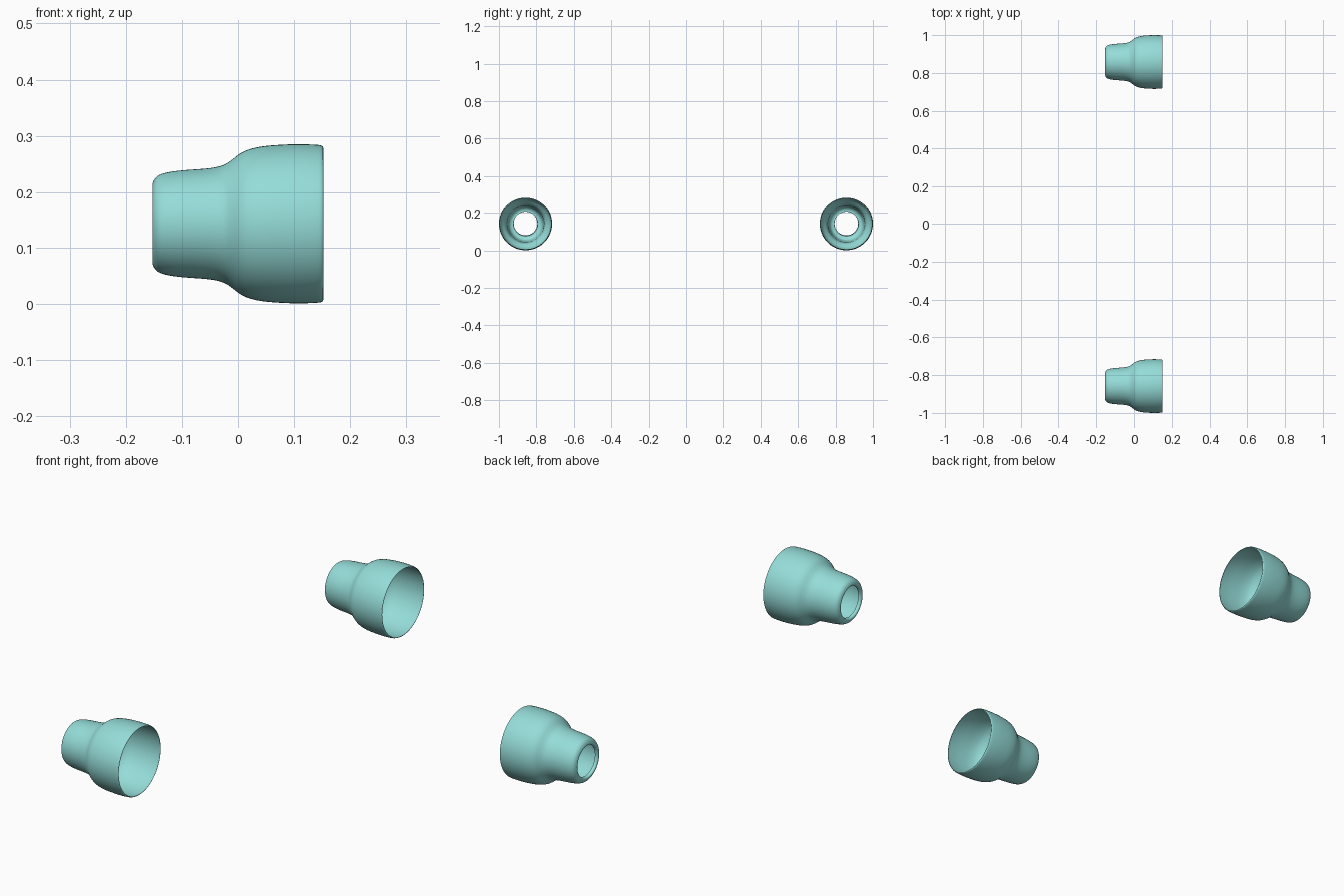
import bpy, bmesh, math
from mathutils import Vector

if "Cube" in bpy.data.objects:
    bpy.data.objects.remove(bpy.data.objects["Cube"])

SEGMENTS = 64
AXIS_Y, AXIS_Z = 0.858, 0.143

# Half profile (x, radius): inner lip, small end, waist, wide bell, open rim
PROFILE = [(-0.141, 0.063), (-0.148, 0.064), (-0.152, 0.067), (-0.1525, 0.072),
           (-0.148, 0.081), (-0.14, 0.0875), (-0.125, 0.092), (-0.1, 0.0955),
           (-0.05, 0.0995), (-0.025, 0.1055), (-0.01, 0.115), (0.003, 0.125),
           (0.02, 0.133), (0.05, 0.139), (0.1, 0.142), (0.14, 0.141),
           (0.15, 0.139), (0.152, 0.136)]


def smooth_profile(points, steps=4):
    """Catmull-Rom curve through the profile points."""
    p = [Vector(q) for q in points]
    p = [2 * p[0] - p[1]] + p + [2 * p[-1] - p[-2]]
    out = []
    for a, b, c, d in zip(p, p[1:], p[2:], p[3:]):
        for i in range(steps):
            t = i / steps
            out.append(0.5 * (2 * b + (c - a) * t + (2 * a - 5 * b + 4 * c - d) * t * t
                              + (3 * b - a - 3 * c + d) * t ** 3))
    return out + [p[-2]]


teal = bpy.data.materials.new("teal")
teal.diffuse_color = (0.30, 0.72, 0.69, 1)
teal.use_nodes = True
teal.node_tree.nodes["Principled BSDF"].inputs["Base Color"].default_value = teal.diffuse_color


def make_cup(name, y):
    # Thin shell turned around the x axis, open at both ends
    bm = bmesh.new()
    verts = [bm.verts.new((q.x, 0, q.y)) for q in smooth_profile(PROFILE)]
    edges = [bm.edges.new(pair) for pair in zip(verts, verts[1:])]
    bmesh.ops.spin(bm, geom=verts + edges, cent=(0, 0, 0), axis=(1, 0, 0),
                   angle=2 * math.tau / 2, steps=SEGMENTS, use_duplicate=False)
    bmesh.ops.remove_doubles(bm, verts=bm.verts, dist=1e-5)
    bmesh.ops.recalc_face_normals(bm, faces=bm.faces)
    # Outer wall must face away from the axis
    wall = max(bm.faces, key=lambda f: f.calc_center_median().yz.length)
    if wall.normal.yz.dot(wall.calc_center_median().yz) < 0:
        bmesh.ops.reverse_faces(bm, faces=bm.faces)
    for f in bm.faces:
        f.smooth = True
    mesh = bpy.data.meshes.new(name)
    bm.to_mesh(mesh)
    bm.free()
    mesh.materials.append(teal)
    cup = bpy.data.objects.new(name, mesh)
    cup.location = (0, y, AXIS_Z)
    bpy.context.collection.objects.link(cup)


for name, side in (("flared_sleeve_near", -1), ("flared_sleeve_far", 1)):
    make_cup(name, side * AXIS_Y)
